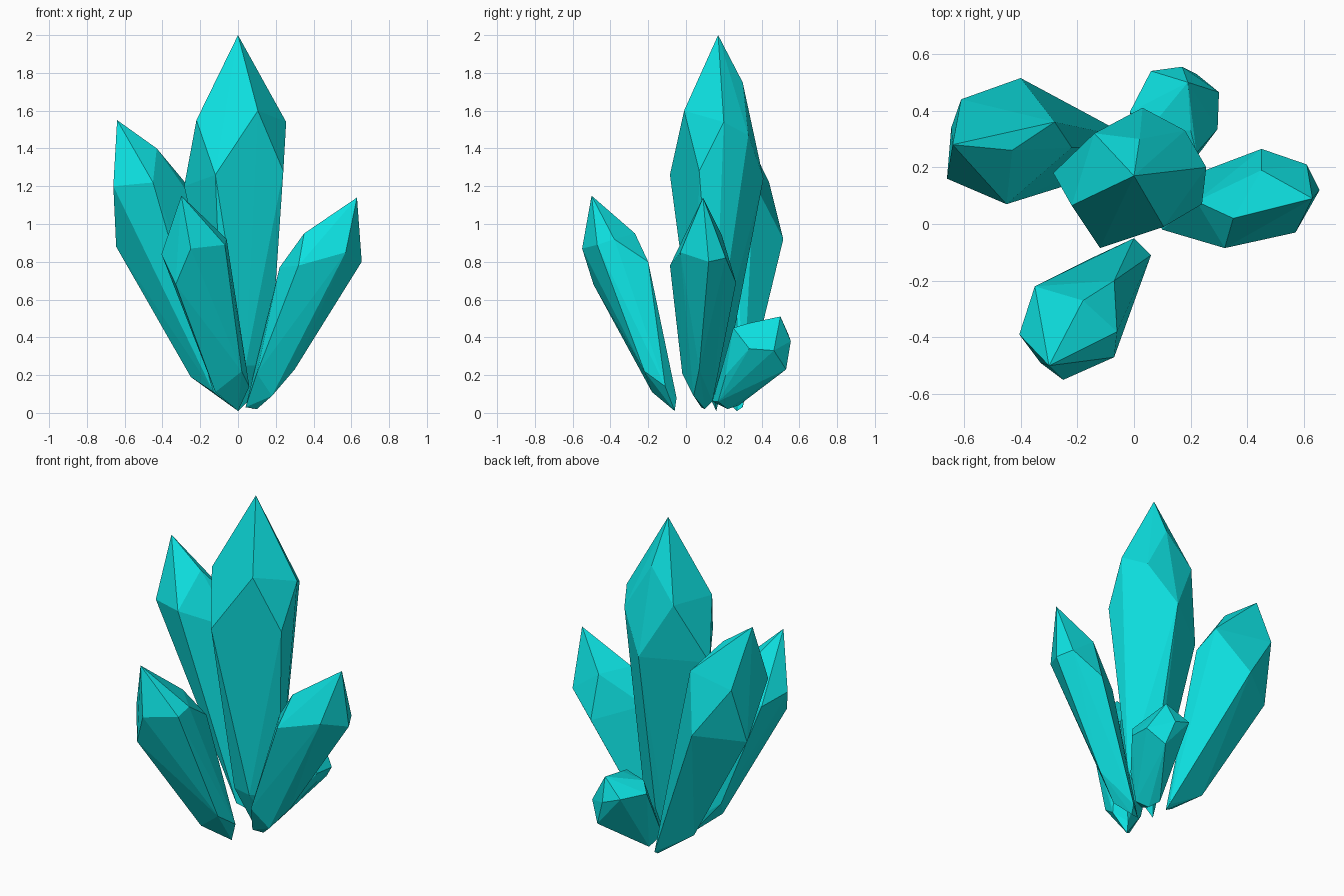
import bpy
import bmesh

teal = bpy.data.materials.new("bright_teal")
teal.diffuse_color = (0.004, 0.74, 0.74, 1.0)


def crystal(name, tip, shoulder, foot):
    """Faceted crystal: convex hull over its tip, shoulder corners and foot corners."""
    bm = bmesh.new()
    for p in [tip] + shoulder + foot:
        bm.verts.new(p)
    bmesh.ops.convex_hull(bm, input=bm.verts[:])
    loose = [v for v in bm.verts if not v.link_faces]
    bmesh.ops.delete(bm, geom=loose, context='VERTS')
    bmesh.ops.recalc_face_normals(bm, faces=bm.faces[:])
    mesh = bpy.data.meshes.new(name)
    bm.to_mesh(mesh)
    bm.free()
    mesh.materials.append(teal)
    obj = bpy.data.objects.new(name, mesh)
    bpy.context.collection.objects.link(obj)


# tall upright crystal in the middle
crystal("main_crystal", (0, 0.17, 2.0),
        [(-0.22, 0.065, 1.55), (-0.285, 0.18, 1.2), (-0.12, -0.085, 1.26),
         (0.105, -0.01, 1.6), (0.24, 0.07, 1.28), (0.255, 0.2, 1.54),
         (0.18, 0.33, 1.47), (0.02, 0.30, 1.75), (0.03, 0.41, 1.24),
         (-0.14, 0.32, 1.56)],
        [(-0.08, 0.08, 0.25), (0.04, 0.05, 0.25), (0.17, 0.15, 0.25),
         (0.05, 0.22, 0.25), (0.08, 0.15, 0.09), (0, 0.16, 0.01)])

# second tallest, leaning left and back
crystal("left_crystal", (-0.64, 0.28, 1.55),
        [(-0.43, 0.26, 1.4), (-0.28, 0.36, 1.22), (-0.22, 0.27, 1.1),
         (-0.61, 0.44, 1.22), (-0.40, 0.515, 0.92), (-0.645, 0.34, 0.88),
         (-0.66, 0.16, 1.2), (-0.45, 0.07, 1.22)],
        [(-0.25, 0.28, 0.19), (-0.13, 0.17, 0.11), (-0.1, 0.33, 0.2),
         (0, 0.3, 0.03), (0, 0.27, 0.01)])

# front crystal, leaning forward and left
crystal("front_crystal", (-0.30, -0.50, 1.15),
        [(-0.25, -0.55, 0.87), (-0.07, -0.47, 0.89), (-0.06, -0.38, 0.92),
         (-0.18, -0.27, 0.95), (-0.07, -0.20, 0.8), (-0.35, -0.22, 0.8),
         (-0.405, -0.39, 0.84), (-0.33, -0.49, 0.68)],
        [(-0.12, -0.18, 0.11), (-0.15, -0.12, 0.2), (0.02, -0.22, 0.22),
         (0.06, -0.11, 0.14), (0, -0.05, 0.08), (0, -0.06, 0.01)])

# right crystal, leaning right
crystal("right_crystal", (0.63, 0.09, 1.14),
        [(0.35, 0.02, 0.95), (0.22, 0.08, 0.77), (0.45, 0.19, 0.94),
         (0.45, 0.265, 0.69), (0.61, 0.21, 0.82), (0.655, 0.12, 0.8),
         (0.57, -0.03, 0.85), (0.32, -0.085, 0.78)],
        [(0.30, 0.07, 0.23), (0.18, 0.04, 0.09), (0.10, -0.02, 0.21),
         (0.12, 0.14, 0.06), (0.04, 0.08, 0.03), (0.10, 0.10, 0.02)])

# short stubby crystal at the back
crystal("back_crystal", (0.19, 0.50, 0.51),
        [(0.06, 0.54, 0.42), (0.17, 0.555, 0.38), (0.22, 0.53, 0.23),
         (0.30, 0.465, 0.33), (0.295, 0.335, 0.34), (0.22, 0.25, 0.45),
         (0.20, 0.33, 0.475), (-0.015, 0.395, 0.42), (0.05, 0.33, 0.46)],
        [(0.13, 0.36, 0.11), (0.2, 0.21, 0.2), (0.05, 0.28, 0.04),
         (0.13, 0.17, 0.06), (0.08, 0.22, 0.02), (0.06, 0.14, 0.06)])
